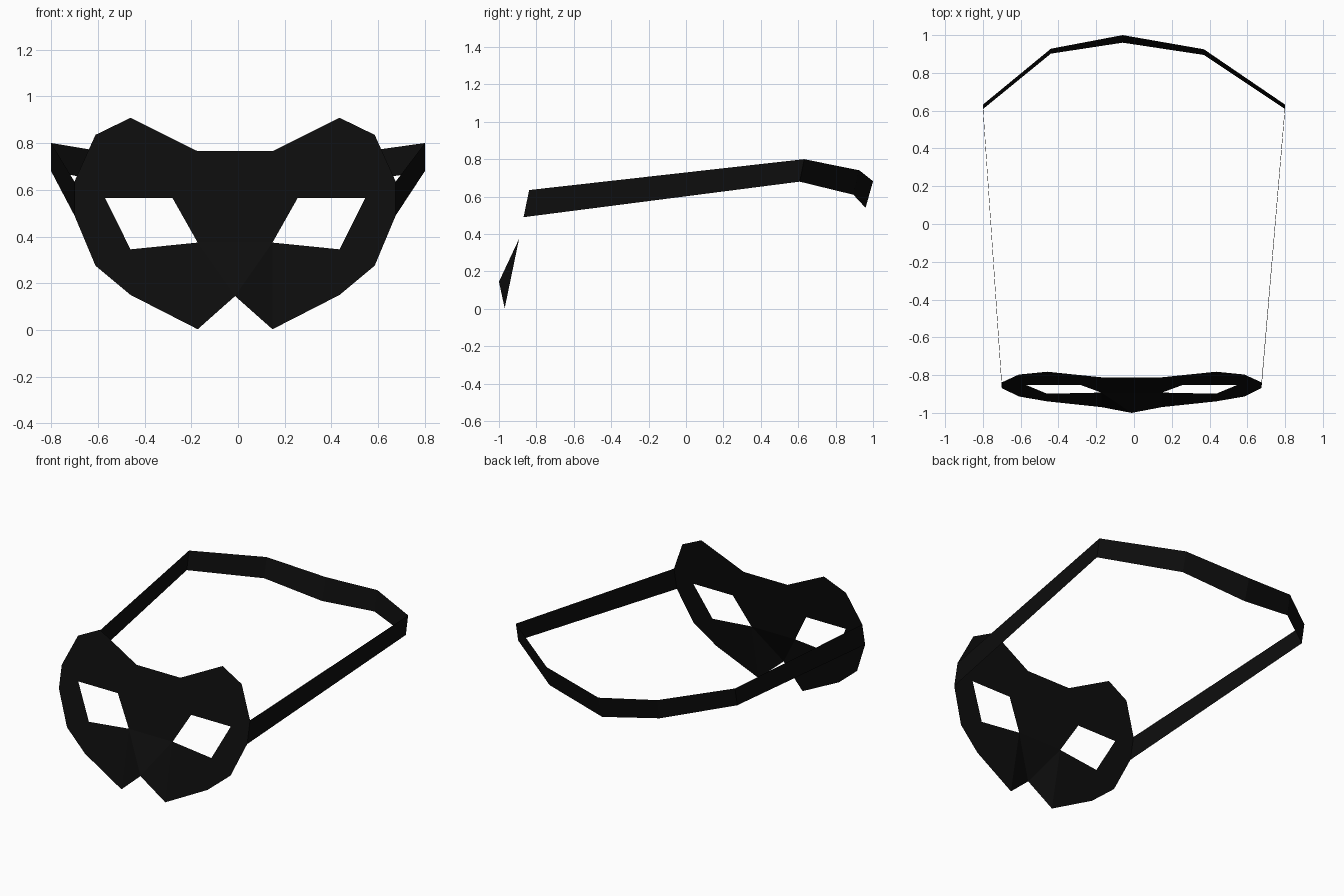
import bpy, bmesh

if "Cube" in bpy.data.objects:
    bpy.data.objects.remove(bpy.data.objects["Cube"])

black = bpy.data.materials.new("black")
black.diffuse_color = (0.004, 0.004, 0.004, 1)
black.use_nodes = True
black.node_tree.nodes["Principled BSDF"].inputs["Base Color"].default_value = black.diffuse_color
CX = -0.0125  # symmetry plane of the mask


def tilt(z):
    """Depth of the leaning face plane at height z."""
    return -0.97 + 0.207 * z


def make_object(name, verts, faces, outward):
    bm = bmesh.new()
    vs = [bm.verts.new(v) for v in verts]
    for f in faces:
        face = bm.faces.new([vs[i] for i in f])
        face.normal_update()
        if outward(face) < 0:
            face.normal_flip()
    mesh = bpy.data.meshes.new(name)
    bm.to_mesh(mesh)
    bm.free()
    mesh.materials.append(black)
    obj = bpy.data.objects.new(name, mesh)
    bpy.context.collection.objects.link(obj)
    return obj


# Mask: half sheet with an eye opening and a raised nose, mirrored
profile = {
    "top": (0, 0.765), "brow": (0.16, 0.765), "peak": (0.4475, 0.908),
    "temple": (0.5975, 0.835), "side_hi": (0.6875, 0.635), "side_lo": (0.6875, 0.49),
    "cheek": (0.5975, 0.275), "jaw": (0.4475, 0.15), "tip": (0.16, 0.003),
    "nose": (0, 0.145), "bridge": (0, 0.374),
    "eye_out": (0.557, 0.565), "eye_in": (0.268, 0.565),
    "eye_in_lo": (0.16, 0.374), "eye_out_lo": (0.4475, 0.345),
}
panels = [
    "top brow eye_in eye_in_lo bridge", "brow peak temple eye_out eye_in",
    "temple side_hi side_lo eye_out", "side_lo cheek eye_out_lo eye_out",
    "cheek jaw eye_out_lo", "jaw tip eye_in_lo eye_out_lo",
    "nose bridge eye_in_lo", "nose eye_in_lo tip",
]
names = list(profile)
verts = [(x, -1.0 if n == "nose" else tilt(z), z) for n, (x, z) in profile.items()]
faces = [[names.index(n) for n in p.split()] for p in panels]
mask = make_object("face_mask", verts, faces, lambda f: -f.normal.y)
mask.location.x = CX
mirror = mask.modifiers.new("mirror", "MIRROR")
mirror.use_clip = True

# Strap: flat ribbon around the head, (x, top y, top z, bottom y, bottom z)
path = [
    (CX - 0.6875, tilt(0.635), 0.635, tilt(0.49), 0.49),
    (-0.80, 0.632, 0.80, 0.608, 0.68),
    (-0.44, 0.928, 0.74, 0.902, 0.61),
    (-0.06, 1.00, 0.682, 0.96, 0.54),
    (0.37, 0.925, 0.74, 0.895, 0.61),
    (0.80, 0.632, 0.80, 0.608, 0.68),
    (CX + 0.6875, tilt(0.635), 0.635, tilt(0.49), 0.49),
]
verts = []
for x, yt, zt, yb, zb in path:
    verts += [(x, yt, zt), (x, yb, zb)]
faces = [(2 * i, 2 * i + 1, 2 * i + 3, 2 * i + 2) for i in range(len(path) - 1)]
make_object("head_strap", verts, faces, lambda f: f.normal.dot(f.calc_center_median()))
